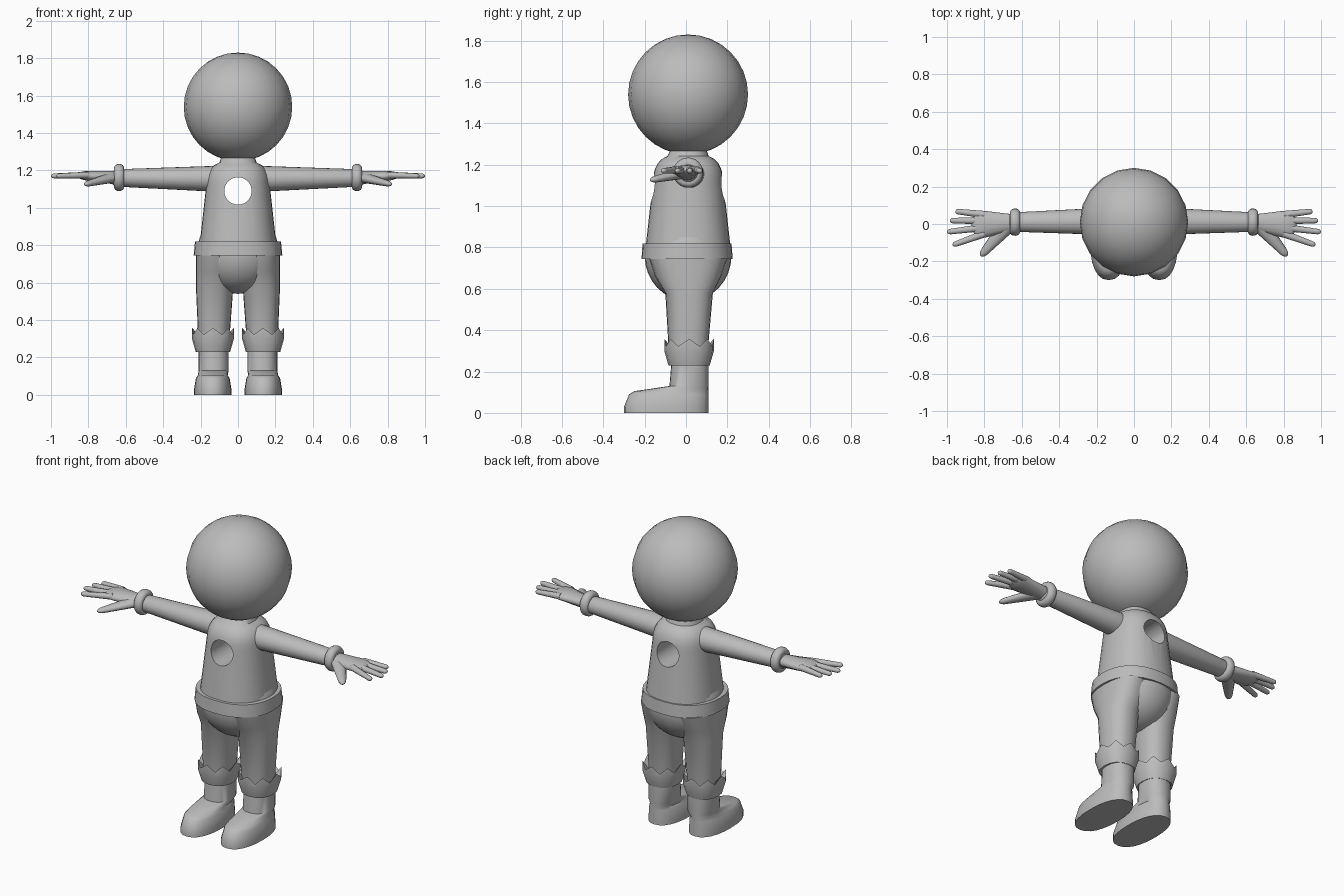
import bpy, bmesh
from math import sin, cos, pi, radians, copysign
from mathutils import Vector, Matrix

cube = bpy.data.objects.get("Cube")
if cube:
    bpy.data.objects.remove(cube)

COLOUR = (0.5, 0.5, 0.5, 1)
grey = bpy.data.materials.new("plain grey")
grey.use_nodes = True
grey.diffuse_color = COLOUR
grey.node_tree.nodes["Principled BSDF"].inputs["Base Color"].default_value = COLOUR


def smooth(ob, angle=40):
    for polygon in ob.data.polygons:
        polygon.use_smooth = True
    ob.data.set_sharp_from_angle(angle=radians(angle))


def finish(name, bm, side=1, angle=40):
    """Turn a bmesh into an object, flipped to the right when side is -1."""
    bmesh.ops.scale(bm, verts=bm.verts, vec=(side, 1, 1))
    bmesh.ops.recalc_face_normals(bm, faces=bm.faces)
    mesh = bpy.data.meshes.new(name)
    bm.to_mesh(mesh)
    bm.free()
    mesh.materials.append(grey)
    ob = bpy.data.objects.new(name, mesh)
    bpy.context.collection.objects.link(ob)
    smooth(ob, angle)
    return ob


def skin(bm, rings):
    """Join rings of points into a closed surface."""
    rings = [[bm.verts.new(point) for point in ring] for ring in rings]
    count = len(rings[0])
    for low, high in zip(rings, rings[1:]):
        for i in range(count):
            j = (i + 1) % count
            bm.faces.new((low[i], low[j], high[j], high[i]))
    bm.faces.new(rings[0])
    bm.faces.new(rings[-1])


def rounded(value, power):
    return copysign(abs(value) ** (2 / power), value)


def level(height, wide, front, back, across=0, teeth=0, count=24, power=2.3):
    """A level, slightly squared oval; teeth makes its points zigzag."""
    middle, deep = (front + back) / 2, (back - front) / 2
    ring = []
    for i in range(count):
        turn = 2 * pi * i / count
        ring.append((across + wide * rounded(cos(turn), power),
                     middle + deep * rounded(sin(turn), power),
                     height + teeth * (-1) ** i))
    return ring


def tube(bm, start, end, wide, tall, tip=0.3, count=12):
    """A tapering limb with a round tip; wide and tall are (start, end) radii."""
    start, end = Vector(start), Vector(end)
    along = end - start
    sideways = along.cross(Vector((0, 0, 1))).normalized()
    upward = sideways.cross(along).normalized()
    stops = [(0, 1), (1 - tip, 1)]
    for k in range(1, 5):
        turn = radians(20 * k)
        stops.append((1 - tip + tip * sin(turn), cos(turn)))
    rings = []
    for f, shrink in stops:
        w = shrink * (wide[0] + (wide[1] - wide[0]) * f)
        t = shrink * (tall[0] + (tall[1] - tall[0]) * f)
        turns = [2 * pi * i / count for i in range(count)]
        rings.append([start + along * f + sideways * w * cos(a) + upward * t * sin(a)
                      for a in turns])
    skin(bm, rings)


def part(name, rings, side=1, angle=40):
    bm = bmesh.new()
    skin(bm, rings)
    return finish(name, bm, side, angle)


def ball(name, radii, place, segments):
    bm = bmesh.new()
    bmesh.ops.create_uvsphere(bm, u_segments=segments, v_segments=16, radius=1)
    bmesh.ops.scale(bm, verts=bm.verts, vec=radii)
    bmesh.ops.translate(bm, verts=bm.verts, vec=place)
    return finish(name, bm)


# Head, and the rounded seat of the trousers
ball("head", radii=(0.29, 0.29, 0.29), place=(0, 0.01, 1.54), segments=20)
ball("hips", radii=(0.22, 0.21, 0.22), place=(0, 0.01, 0.76), segments=32)

# Torso: a tapering body closed by domed shoulders and a neck
body = [level(height=0.76, wide=0.21, front=-0.2, back=0.22, count=32)]
for k in range(6):
    turn = radians(14 * k)
    wide = 0.17 * cos(turn) ** 0.5
    body.append(level(height=1.12 + 0.13 * sin(turn), wide=wide,
                      front=0.01 - wide, back=0.01 + wide, count=32))
body.append(level(height=1.3, wide=0.08, front=-0.06, back=0.09, count=32))
torso = part("torso", body)

# Round hole right through the chest
bm = bmesh.new()
bmesh.ops.create_cone(bm, cap_ends=True, segments=32, radius1=0.073, radius2=0.073,
                      depth=1, matrix=Matrix.Rotation(pi / 2, 4, "X"))
bmesh.ops.translate(bm, verts=bm.verts, vec=(0, 0, 1.09))
cutter = finish("chest_cutter", bm)
cutter.hide_render = True
hole = torso.modifiers.new("chest hole", "BOOLEAN")
hole.operation, hole.object, hole.solver = "DIFFERENCE", cutter, "EXACT"
bpy.context.view_layer.objects.active = torso
bpy.ops.object.modifier_apply(modifier=hole.name)
bpy.data.objects.remove(cutter)
smooth(torso)

# Belt
part("belt", [level(height=0.745, wide=0.237, front=-0.215, back=0.226, count=32),
              level(height=0.82, wide=0.23, front=-0.21, back=0.22, count=32)])

for label, side in (("left", 1), ("right", -1)):
    # Trouser leg, wider where it meets the seat
    part(label + "_leg", [
        level(height=0.24, wide=0.08, front=-0.08, back=0.1, across=0.13),
        level(height=0.58, wide=0.1, front=-0.1, back=0.13, across=0.125),
        level(height=0.66, wide=0.11, front=-0.15, back=0.17, across=0.115),
        level(height=0.75, wide=0.11, front=-0.18, back=0.2, across=0.115),
    ], side)

    # Boot: a long foot sloping up into the shaft
    part(label + "_boot", [
        level(height=0, wide=0.1, front=-0.3, back=0.11, across=0.135),
        level(height=0.03, wide=0.1, front=-0.3, back=0.11, across=0.135),
        level(height=0.09, wide=0.09, front=-0.275, back=0.11, across=0.135),
        level(height=0.105, wide=0.08, front=-0.25, back=0.11, across=0.135),
        level(height=0.13, wide=0.08, front=-0.08, back=0.11, across=0.13),
        level(height=0.25, wide=0.08, front=-0.07, back=0.11, across=0.13),
    ], side, angle=50)

    # Flared cuff with a toothed rim
    cuff = []
    for height, grow, teeth in ((0.24, -0.03, 0), (0.23, 0, 0), (0.3, 0.02, 0),
                                (0.34, 0.02, 0.018), (0.33, 0.01, 0.018), (0.28, -0.03, 0)):
        cuff.append(level(height, wide=0.092 + grow, front=-0.085 - grow,
                          back=0.115 + grow, across=0.134, teeth=teeth, count=16))
    part(label + "_boot_cuff", cuff, side, angle=50)

    # Sleeve
    bm = bmesh.new()
    tube(bm, start=(0.1, 0.015, 1.155), end=(0.68, 0.01, 1.16),
         wide=(0.075, 0.05), tall=(0.07, 0.045), tip=0.05, count=24)
    finish(label + "_sleeve", bm, side)

    # Rolled ring at the wrist
    rolled = []
    for k in range(9):
        turn = pi * k / 8
        radius = 0.052 + 0.021 * sin(turn)
        spokes = [2 * pi * i / 24 for i in range(24)]
        rolled.append([(0.636 - 0.027 * cos(turn), 0.01 + radius * cos(a),
                        1.162 + radius * sin(a)) for a in spokes])
    part(label + "_wrist_ring", rolled, side)

    # Hand: a flat palm, four fanned fingers and a thumb
    bm = bmesh.new()
    tube(bm, start=(0.63, 0.01, 1.16), end=(0.87, -0.005, 1.175),
         wide=(0.04, 0.085), tall=(0.038, 0.022), count=16)
    for root, reach, spread in ((0.05, 0.955, 0.068), (0.018, 0.985, 0.018),
                                (-0.018, 1, -0.043), (-0.052, 0.97, -0.113)):
        tube(bm, start=(0.8, root, 1.175), end=(reach, spread, 1.17),
             wide=(0.02, 0.014), tall=(0.018, 0.013), tip=0.1)
    tube(bm, start=(0.68, -0.01, 1.16), end=(0.82, -0.172, 1.125),
         wide=(0.045, 0.018), tall=(0.028, 0.014), tip=0.15)
    finish(label + "_hand", bm, side, angle=60)
